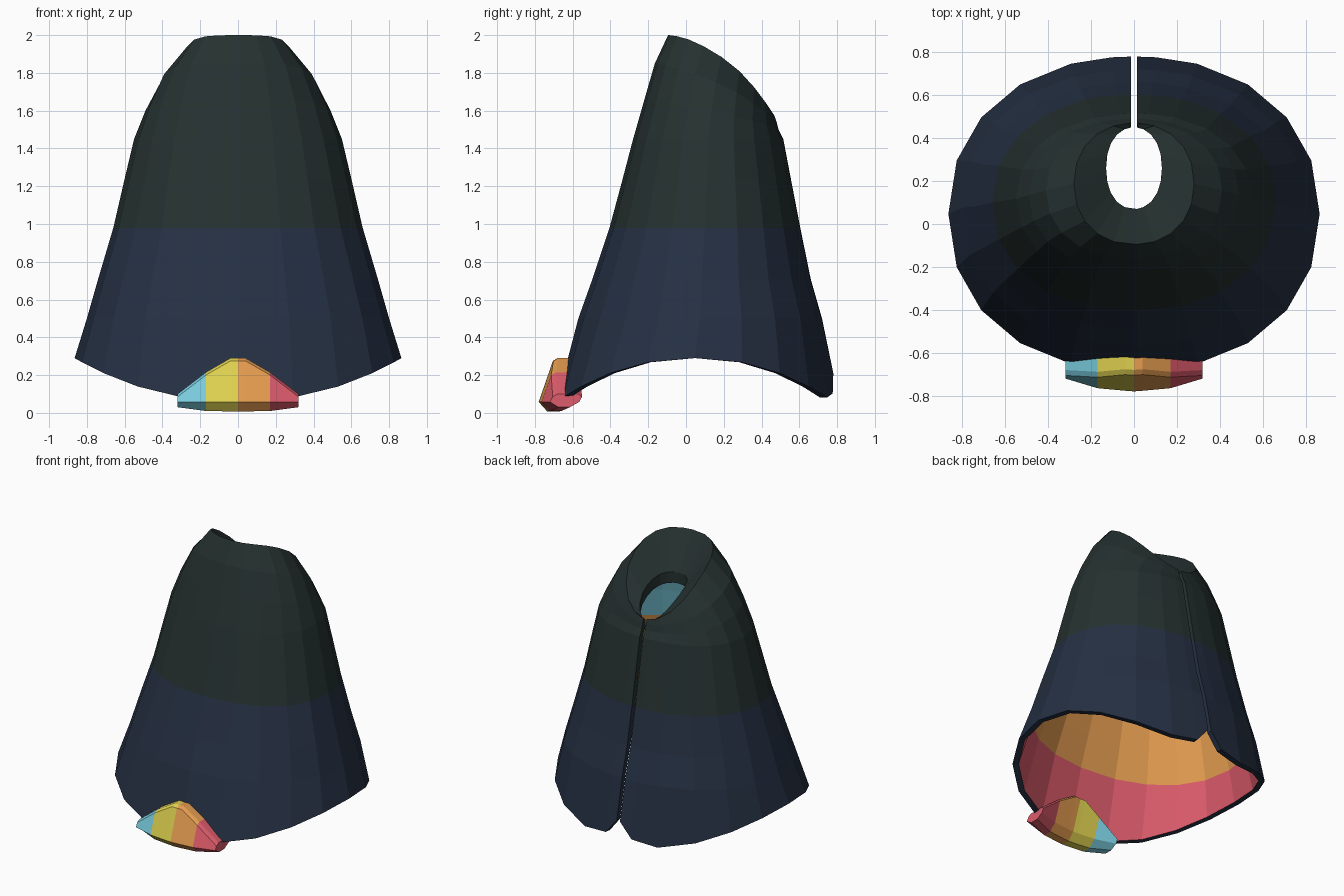
import bpy, bmesh, math

cube = bpy.data.objects.get("Cube")
if cube:
    bpy.data.objects.remove(cube)


def material(name, rgb):
    lin = [((c / 255 + 0.055) / 1.055) ** 2.4 for c in rgb] + [1]
    m = bpy.data.materials.new(name)
    m.use_nodes = True
    m.diffuse_color = lin
    m.node_tree.nodes["Principled BSDF"].inputs["Base Color"].default_value = lin
    return m


MATS = [material("dark green", (37, 49, 48)), material("navy", (37, 48, 67)),
        material("teal", (122, 204, 222)), material("yellow", (222, 208, 80)),
        material("orange", (228, 156, 80)), material("pink", (222, 92, 108))]
GREEN, NAVY, TEAL, YELLOW, ORANGE, PINK = range(6)


def make_object(name, bm):
    bmesh.ops.recalc_face_normals(bm, faces=bm.faces)
    mesh = bpy.data.meshes.new(name)
    bm.to_mesh(mesh)
    bm.free()
    for m in MATS:
        mesh.materials.append(m)
    obj = bpy.data.objects.new(name, mesh)
    bpy.context.collection.objects.link(obj)
    return obj


# Cape levels: height, half width, front y, back y, tilt, bow
LEVELS = [
    (0.29, 0.865, -0.685, 0.78, 0, -0.23),
    (0.5, 0.80, -0.57, 0.72, 0, 0),
    (0.71, 0.74, -0.495, 0.66, 0, 0),
    (0.98, 0.66, -0.405, 0.605, 0, 0),
    (1.24, 0.60, -0.335, 0.555, 0, 0),
    (1.45, 0.55, -0.28, 0.515, 0, 0),
    (1.6, 0.49, -0.22, 0.49, -0.08, -0.02),
    (1.75, 0.41, -0.165, 0.48, -0.155, -0.055),
    (1.885, 0.28, -0.095, 0.47, -0.215, -0.1),
    (1.7, 0.13, 0.07, 0.45, -0.1, -0.05),
]
SHELL = 7        # levels that have a matching lining level
SIDES = 20
THICK = 0.04
SLIT = 0.013

# Columns run from one edge of the back slit round to the other
half = [0.0, 0.1] + [math.tau * i / SIDES for i in range(1, SIDES // 2)]
ANGLES = half + [math.pi] + [math.tau - a for a in reversed(half)]


def soft(v):
    return math.copysign(abs(v) ** 0.92, v)


def cape_point(level, col, inset=0.0, drop=0.0):
    z, rx, front, back, tilt, bow = level
    a = ANGLES[col]
    c = math.cos(a)
    x = (rx - inset) * soft(math.sin(a))
    side = 1 if col < len(ANGLES) / 2 else -1
    x = side * max(abs(x), SLIT)
    y = (front + back) / 2 + ((back - front) / 2 - inset) * soft(c)
    z += tilt * c + bow * c * c - drop
    if level is LEVELS[0]:               # rounded flap corners beside the slit
        z += {0: 0.15, 1: 0.04}.get(min(col, len(ANGLES) - 1 - col), 0)
    return x, y, z


# Cape: outer shell, folded collar and lining in one closed strip
bm = bmesh.new()
loops = []
for col in range(len(ANGLES)):
    pts = [cape_point(l, col) for l in LEVELS]
    pts.append(cape_point(LEVELS[-1], col, 0, 0.08))
    pts += [cape_point(l, col, THICK) for l in reversed(LEVELS[:SHELL])]
    loops.append([bm.verts.new(p) for p in pts])

n = len(loops[0])
bands = [NAVY] * 3 + [GREEN] * 7 + [TEAL] * 3 + [ORANGE] * 3 + [PINK, NAVY]
for a, b in zip(loops, loops[1:]):
    for j in range(n):
        k = (j + 1) % n
        f = bm.faces.new((a[j], a[k], b[k], b[j]))
        f.material_index = bands[j]

# Slit edges
for loop in (loops[0], loops[-1]):
    for j in range(SHELL - 1):
        f = bm.faces.new((loop[j], loop[j + 1], loop[n - 2 - j], loop[n - 1 - j]))
        f.material_index = NAVY if j < 3 else GREEN
    f = bm.faces.new(loop[SHELL - 1:n - SHELL + 1])
    f.material_index = GREEN
make_object("cape", bm)

# Clasp straddling the front hem: x, top height, bottom height, front y
half_clasp = [(0.04, 0.29, 0.008, -0.777), (0.17, 0.215, 0.01, -0.765),
              (0.32, 0.10, 0.03, -0.72)]
columns = [(-x, t, b, y) for x, t, b, y in reversed(half_clasp)]
columns += [(0, 0.29, 0.008, -0.78)] + half_clasp
DEPTH = 0.155
bm = bmesh.new()
loops = []
for x, top, low, y in columns:
    lean = (top - 0.055) * 0.32
    section = [(y, 0.058), (y + lean, top - 0.015), (y + lean + 0.025, top),
               (y + lean + DEPTH - 0.02, top), (y + lean + DEPTH, top - 0.015),
               (y + DEPTH, 0.058), (y + DEPTH - 0.05, low), (y + 0.045, low)]
    loops.append([bm.verts.new((x, v, w)) for v, w in section])
for a, b in zip(loops, loops[1:]):
    for j in range(len(a)):
        k = (j + 1) % len(a)
        bm.faces.new((a[j], a[k], b[k], b[j]))
bm.faces.new(loops[0])
bm.faces.new(loops[-1])
for f in bm.faces:
    x = f.calc_center_median().x
    f.material_index = (TEAL if x < -0.17 else YELLOW if x < 0
                        else ORANGE if x < 0.17 else PINK)
make_object("hem_clasp", bm)
